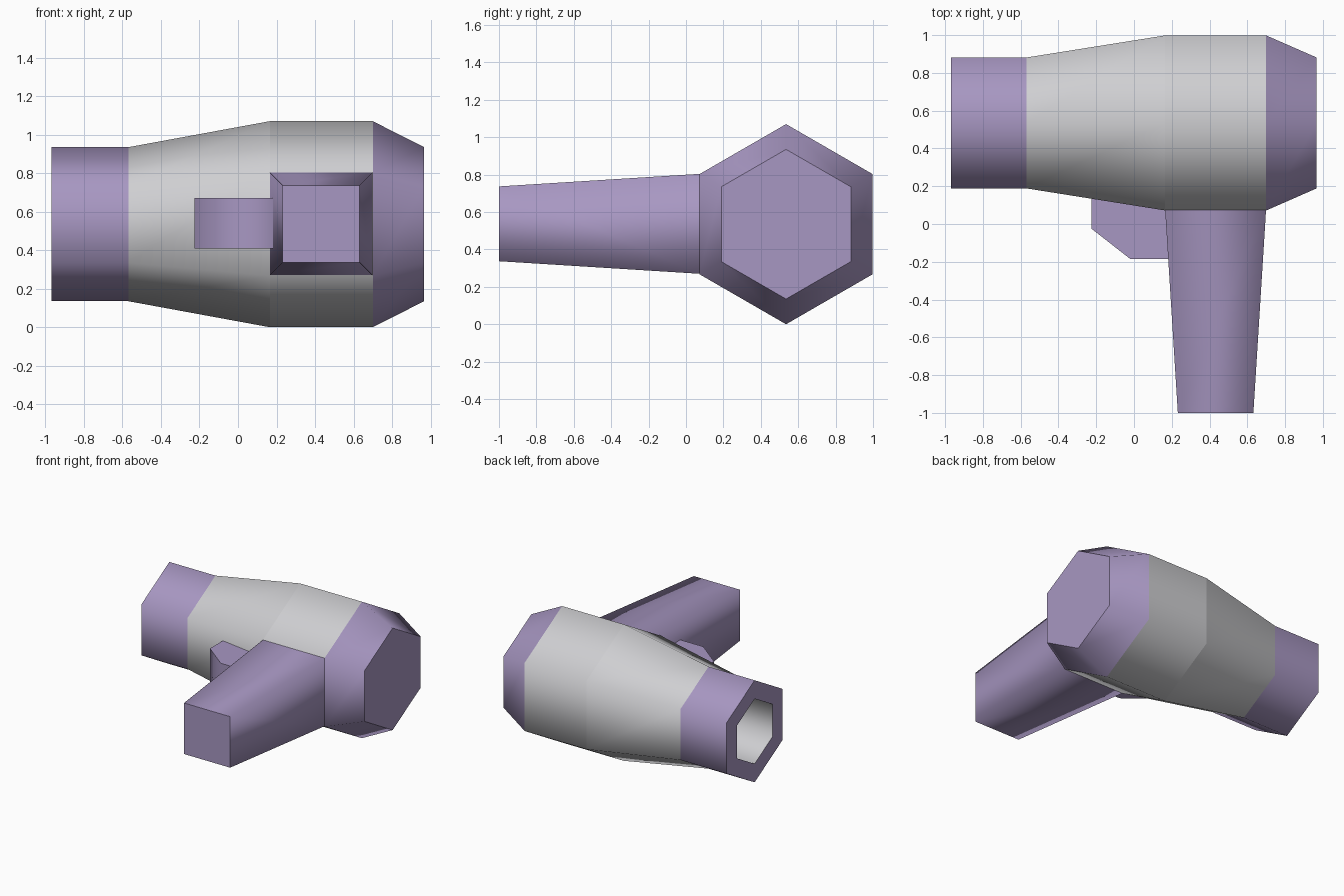
import bpy
import bmesh
from math import cos, sin, pi

if "Cube" in bpy.data.objects:
    bpy.data.objects.remove(bpy.data.objects["Cube"], do_unlink=True)

AXIS = 0.535  # height and depth of the barrel axis


def material(name, rgb):
    mat = bpy.data.materials.new(name)
    mat.use_nodes = True
    mat.diffuse_color = (*rgb, 1)
    mat.node_tree.nodes["Principled BSDF"].inputs["Base Color"].default_value = (*rgb, 1)
    return mat


purple = material("soft purple", (0.39, 0.31, 0.54))
grey = material("light grey", (0.62, 0.62, 0.64))


def hexagon(x, r):
    return [(x, AXIS + r * sin(i * pi / 3), AXIS + r * cos(i * pi / 3)) for i in range(6)]


def loft(name, rings, mats, start=False, end=False, flip=False):
    """Skin rings with smooth sides and crisp rims; mats gives one material per band."""
    bm = bmesh.new()
    loops = [[bm.verts.new(p) for p in ring] for ring in rings]
    n = len(loops[0])
    used = list(dict.fromkeys(mats))
    for a, b, mat in zip(loops, loops[1:], mats):
        for i in range(n):
            j = (i + 1) % n
            face = bm.faces.new((a[i], a[j], b[j], b[i]))
            face.smooth = True
            face.material_index = used.index(mat)
    if start:
        bm.faces.new(loops[0])
    if end:
        cap = bm.faces.new(loops[-1])
        cap.material_index = used.index(mats[-1])
    for loop in loops:
        for i in range(n):
            bm.edges.get((loop[i], loop[(i + 1) % n])).smooth = False
    bmesh.ops.recalc_face_normals(bm, faces=bm.faces)
    if flip:
        bmesh.ops.reverse_faces(bm, faces=bm.faces)
    mesh = bpy.data.meshes.new(name)
    bm.to_mesh(mesh)
    bm.free()
    for mat in used:
        mesh.materials.append(mat)
    obj = bpy.data.objects.new(name, mesh)
    bpy.context.collection.objects.link(obj)
    return obj


# Hollow nozzle: outer wall, flat rim, grey bore with a closed back
loft("nozzle",
     [hexagon(-0.57, 0.40), hexagon(-0.97, 0.40), hexagon(-0.97, 0.255), hexagon(-0.47, 0.255)],
     [purple, purple, grey], end=True)

# Barrel: flared front section and straight motor housing
loft("barrel", [hexagon(-0.57, 0.40), hexagon(0.165, 0.535), hexagon(0.70, 0.535)], [grey, grey])

# Tapered rear cap
loft("rear_cap", [hexagon(0.70, 0.535), hexagon(0.967, 0.40)], [purple], end=True)


# Tapered square handle
def square(y, half):
    cx = 0.432
    return [(cx + sx * half, y, AXIS + 0.002 + sz * half)
            for sx, sz in ((-1, -1), (1, -1), (1, 1), (-1, 1))]


loft("handle", [square(0.073, 0.267), square(-1.0, 0.2)], [purple], end=True)

# Chamfered trigger between barrel and handle
profile = [(-0.225, 0.3), (-0.225, -0.025), (-0.02, -0.185), (0.3, -0.185), (0.3, 0.3)]
loft("trigger", [[(x, y, z) for x, y in profile] for z in (0.41, 0.67)],
     [purple], start=True, end=True)

# Check outward normals on the open shells
for name in ("nozzle", "barrel", "rear_cap", "handle"):
    obj = bpy.data.objects[name]
    bm = bmesh.new()
    bm.from_mesh(obj.data)
    bm.faces.ensure_lookup_table()
    face = bm.faces[0]
    mid = sum((v.co for v in bm.verts), start=face.normal * 0) / len(bm.verts)
    if face.normal.dot(face.calc_center_median() - mid) < 0:
        bmesh.ops.reverse_faces(bm, faces=bm.faces)
        bm.to_mesh(obj.data)
    bm.free()
